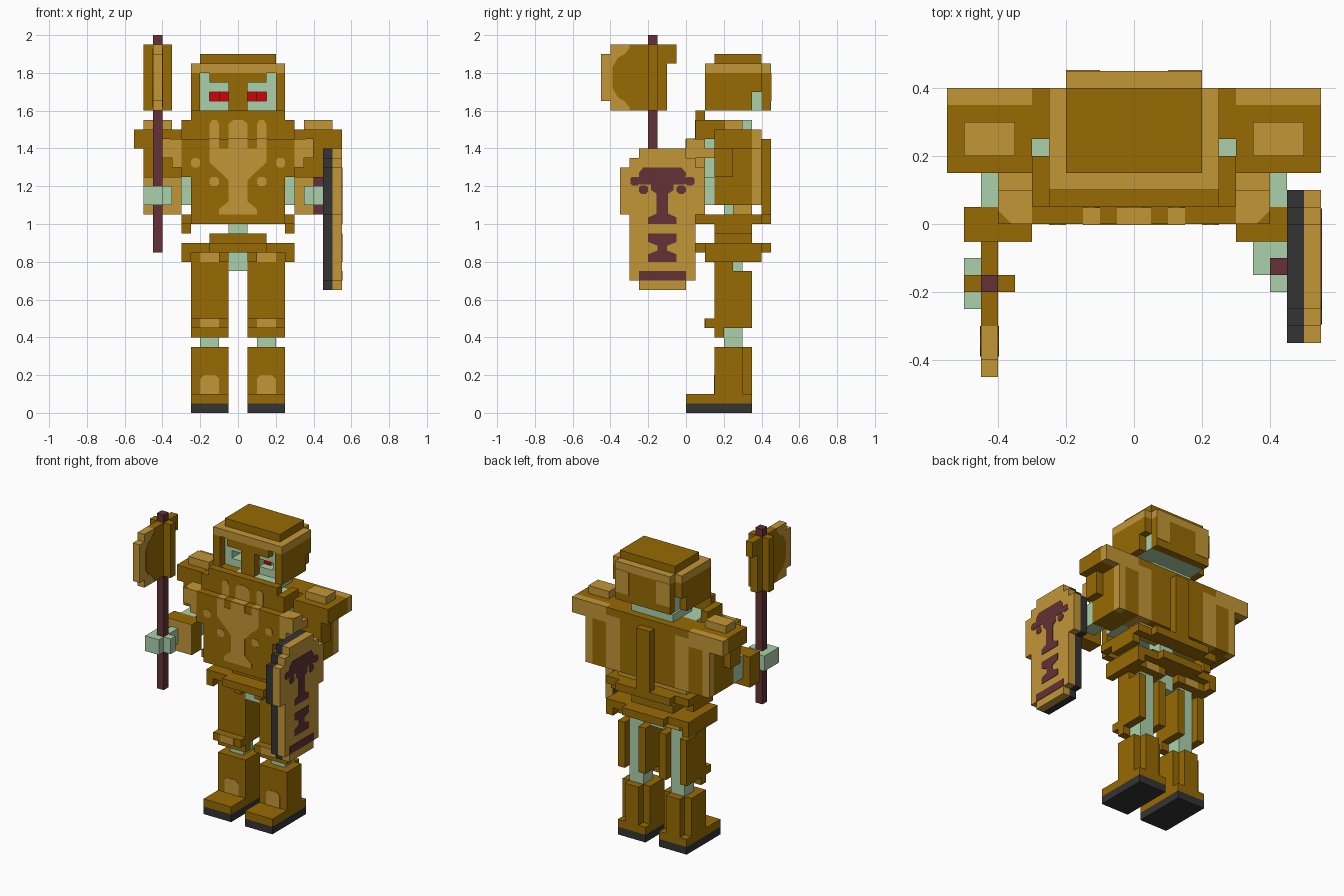
import bpy
import bmesh
from mathutils import Vector

UNIT = 0.05      # size of one block
THIN = 0.05      # thickness of painted plates, in blocks

cube = bpy.data.objects.get("Cube")
if cube:
    bpy.data.objects.remove(cube)


def material(name, rgb):
    mat = bpy.data.materials.new(name)
    mat.use_nodes = True
    colour = (*rgb, 1)
    mat.diffuse_color = colour
    for node in mat.node_tree.nodes:
        if node.type == 'BSDF_PRINCIPLED':
            node.inputs["Base Color"].default_value = colour
            node.inputs["Roughness"].default_value = 0.8
    return mat


bronze = material("bronze", (.31, .145, .001))
light = material("light_bronze", (.54, .305, .038))
skin = material("pale_green_skin", (.41, .635, .41))
red = material("red", (.6, .001, .002))
maroon = material("maroon_wood", (.125, .032, .037))
dark = material("dark_grey", (.034, .034, .034))


def finish(name, bm, mat):
    bmesh.ops.scale(bm, vec=(UNIT, UNIT, UNIT), verts=bm.verts)
    bmesh.ops.recalc_face_normals(bm, faces=bm.faces)
    mesh = bpy.data.meshes.new(name)
    bm.to_mesh(mesh)
    bm.free()
    mesh.materials.append(mat)
    obj = bpy.data.objects.new(name, mesh)
    bpy.context.collection.objects.link(obj)


def part(name, mat, *boxes, side=1):
    """One object from boxes given as low and high x, y, z in blocks."""
    bm = bmesh.new()
    for x0, x1, y0, y1, z0, z1 in boxes:
        for v in bmesh.ops.create_cube(bm, size=1)['verts']:
            v.co = Vector((side * (x1 if v.co.x > 0 else x0),
                           y1 if v.co.y > 0 else y0,
                           z1 if v.co.z > 0 else z0))
    finish(name, bm, mat)


def pair(name, mat, *boxes):
    part("left_" + name, mat, *boxes)
    part("right_" + name, mat, *boxes, side=-1)


def plate(name, mat, place, outline, offset):
    """Thin painted shape: place maps the outline to 3D, offset thickens it."""
    bm = bmesh.new()
    face = bm.faces.new([bm.verts.new(place(a, b)) for a, b in outline])
    out = bmesh.ops.extrude_face_region(bm, geom=[face])['geom']
    moved = [v for v in out if isinstance(v, bmesh.types.BMVert)]
    bmesh.ops.translate(bm, vec=offset, verts=moved)
    finish(name, bm, mat)


def front_plate(name, mat, y, outline):
    plate(name, mat, lambda a, b: (a, y, b), outline, (0, -THIN, 0))


def clipped(a0, a1, b0, b1, c):
    """Rectangle with cut corners."""
    return [(a0 + c, b0), (a1 - c, b0), (a1, b0 + c), (a1, b1 - c),
            (a1 - c, b1), (a0 + c, b1), (a0, b1 - c), (a0, b0 + c)]


# Legs
pair("sole", dark, (1, 5, 0, 7, 0, 1))
pair("boot", bronze, (1, 5, 0, 7, 1, 2), (1, 5, 3, 6, 2, 7), (2, 4, 6, 7, 2, 7))
pair("leg", skin, (2, 4, 4, 6, 7, 15), (2, 4, 5, 6, 15, 16))
pair("thigh_guard", bronze, (1, 5, 3, 4, 8, 15), (1, 2, 4, 7, 9, 15),
     (4, 5, 4, 7, 9, 15), (1, 5, 3, 5, 15, 16))
pair("knee_guard", bronze, (1, 5, 2, 3, 9, 10))
pair("knee_patch", light, (2, 4, 2 - THIN, 2, 9, 10))
for s, side in ((1, "left"), (-1, "right")):
    front_plate(side + "_shin_patch", light, 3,
                [(s * a, b) for a, b in
                 ((2, 2), (4, 2), (4, 3.6), (3.6, 4), (2.4, 4), (2, 3.6))])

# Hips and belt
part("crotch", skin, (-1, 1, 3, 6, 15, 17))
part("belt", bronze, (-6, 6, 2, 8, 17, 18), (-3, 3, 1, 2, 17, 18),
     (-3, 3, 8, 9, 17, 18), (-3, 3, 3, 7, 18, 19))
pair("hip_guard", bronze, (1, 5, 3, 7, 16, 17), (5, 6, 2, 8, 16, 17),
     (1, 2, 2, 3, 16, 17))
pair("hip_patch", light, (2, 4, 3 - THIN, 3, 16, 17), (2, 4, 7, 7 + THIN, 16, 17))

# Torso
part("waist", skin, (-1, 1, 4, 6, 18, 22))
part("body", skin, (-6, 6, 2, 5, 22, 25), (-5, 5, 2, 5, 25, 30))
part("neck", skin, (-3, 3, 3, 7, 30, 31))
part("chest_plate", bronze, (-5, 5, 0, 1, 20, 25), (-6, 6, 0, 1, 25, 29),
     (-6, 6, 1, 2, 28, 31), (-5, 5, 1, 2, 31, 32))
pair("collar", bronze, (5, 6, 2, 4, 29, 31))
pair("skirt_side", bronze, (5, 6, 1, 8, 20, 21), (5, 6, 3, 7, 19, 20))
part("skirt_back", bronze, (-5, 5, 7, 8, 20, 21), (-4, 4, 8, 9, 20, 21))
part("back_plate", bronze, (-4, 4, 5, 8, 22, 29), (-6, 6, 5, 8, 29, 30),
     (-1, 1, 8, 9, 21, 29))
part("back_plate_lip", light, (-5, 5, 5, 7, 21, 22))
pair("back_band", light, (4, 6, 5, 8, 22, 29))

# Chest emblem
half = [(2, 21), (2, 21.6), (1, 22.4), (1, 24.6), (2, 25.6), (3, 26.5), (3, 29),
        (2, 29), (2, 28), (1, 28), (1, 29)]
front_plate("chest_emblem", light, 0, half + [(-a, b) for a, b in reversed(half)])
for s, side in ((1, "left"), (-1, "right")):
    for name, a, b in (("outer_stud", 4.5, 26.5), ("inner_stud", 2.5, 24.5)):
        front_plate(side + "_" + name, light, 0,
                    clipped(s * a - .5, s * a + .5, b - .5, b + .5, .25))
for name, a, w in (("right_tine", -2.5, .5), ("middle_tine", 0, 1), ("left_tine", 2.5, .5)):
    front_plate(name, light, 1, [(a - w, 29), (a + w, 29), (a + w, 30.6),
                                 (a + w / 2, 31), (a - w / 2, 31), (a - w, 30.6)])
    part(name + "_ledge", light, (a - w, a + w, 0, 1, 29, 29 + THIN))

# Head, with sunken eyes whose outer halves lie deeper
part("head", skin, (-4, 4, 5, 8, 32, 36), (-4, 4, 3, 5, 32, 33),
     (-4, 4, 3, 5, 34, 36), (-2, 2, 4, 5, 33, 34), (-1, 1, 3, 4, 33, 34))
pair("temple", skin, (3, 4, 3, 5, 33, 34))
pair("eye", red, (1, 2, 4 - THIN, 4, 33, 34), (2, 3, 5 - THIN, 5, 33, 34))
part("helmet_top", bronze, (-4, 4, 3, 8, 37, 38))
part("helmet_brim", light, (-5, 5, 2, 8, 36, 37), (-4, 4, 8, 9, 36, 37))
pair("helmet_side", bronze, (4, 5, 3, 7, 32, 36), (4, 5, 7, 8, 34, 36),
     (4, 5, 2, 3, 32, 36))
part("face_guard", bronze, (-3, 3, 2, 3, 35, 36), (-1, 1, 2, 3, 32, 35))
part("helmet_back", bronze, (-4, 4, 8, 9, 32, 36))
pair("helmet_back_band", light, (2, 4, 9, 9 + THIN, 33, 36))

# Arms
pair("pauldron", bronze, (6, 11, 3, 7, 28, 30), (6, 9, 3, 7, 22, 28),
     (6, 8, 7, 8, 22, 28), (9, 10, 3, 5, 25, 28))
pair("pauldron_knob", light, (7, 10, 4, 6, 30, 31))
pair("pauldron_rim", light, (6, 11, 7, 8, 28, 30))
pair("shoulder_back_band", light, (8, 9, 7, 8, 22, 28))
pair("shoulder_strap", light, (6, 8, 0, 2, 27, 29), (6, 8, 2, 3, 27, 28),
     (6, 7, 0, 2, 26, 27))
pair("forearm", skin, (7, 9, 1, 3, 22, 25))
pair("bracer", bronze, (6, 10, -1, 1, 21, 25))
pair("bracer_front", light, (6, 10, -1 - THIN, -1, 21, 25))
for s, side in ((1, "left"), (-1, "right")):
    plate(side + "_strap_corner", bronze, lambda a, b: (s * a, b, 29),
          [(7.2, 0), (8, 0), (8, .8)], (0, 0, THIN))
part("right_hand", skin, (-10, -8, -5, -2, 22, 24), (-8, -7, -4, -3, 22, 24),
     (-9, -8, -2, -1, 22, 24))
part("left_hand", skin, (7, 9, -3, -1, 22, 24), (8, 9, -4, -3, 22, 24))

# Axe
part("axe_shaft", maroon, (-9, -8, -4, -3, 17, 40))
part("axe_head", bronze, (-10, -9, -4, -3, 32, 39), (-8, -7, -4, -3, 32, 39),
     (-9, -8, -6, -4, 32, 39), (-9, -8, -3, -2, 32, 39), (-9, -8, -2, -1, 37, 39))
part("axe_edge", light, (-9, -8, -8, -6, 32, 39), (-9, -8, -9, -8, 33, 38))
for x, t, name in ((-8, THIN, "inner"), (-9, -THIN, "outer")):
    plate("axe_curve_" + name, bronze, lambda a, b: (x, a, b),
          [(-6, 32.4), (-6.5, 33), (-7.2, 33.4), (-7.8, 34.4), (-7.8, 36.6),
           (-7.2, 37.6), (-6.5, 38), (-6, 38.6)], (t, 0, 0))

# Shield: stepped rows of half width, low z and high z about its centre line
MID = -2.5
rows = ((2.5, 13, 14), (3.5, 14, 21), (4.5, 21, 26), (3.5, 26, 27), (2.5, 27, 28))
for name, mat, x in (("shield_backing", dark, 9), ("shield_front", light, 10)):
    part(name, mat, *[(x, x + 1, MID - w, MID + w, lo, hi) for w, lo, hi in rows])
part("shield_grip", maroon, (8, 9, -3, -2, 21, 25))


def shield_mark(name, outline):
    plate(name, maroon, lambda a, b: (11, MID + a, b), outline, (THIN, 0, 0))


def mirrored(points):
    return points + [(-a, b) for a, b in reversed(points)]


shield_mark("shield_bar", clipped(-2.5, 2.5, 14, 15, 0.01))
shield_mark("shield_lower_mark", mirrored(
    [(1.5, 16), (1.5, 16.8), (.5, 17.2), (.5, 17.7), (1.5, 18.1), (1.5, 19)]))
shield_mark("shield_upper_mark", mirrored(
    [(1.5, 20), (1.5, 20.7), (.6, 21.1), (.6, 23.2), (1.2, 23.6), (1.2, 24.2),
     (2.4, 24.2), (2.5, 25.4), (2, 26)]))
for s, side in ((-1, "front"), (1, "rear")):
    shield_mark("shield_brow_" + side, clipped(s * 2.9 - .5, s * 2.9 + .5, 24.1, 25, .2))
    shield_mark("shield_eye_" + side, clipped(s * 2 - .5, s * 2 + .5, 23.2, 24.1, .25))
